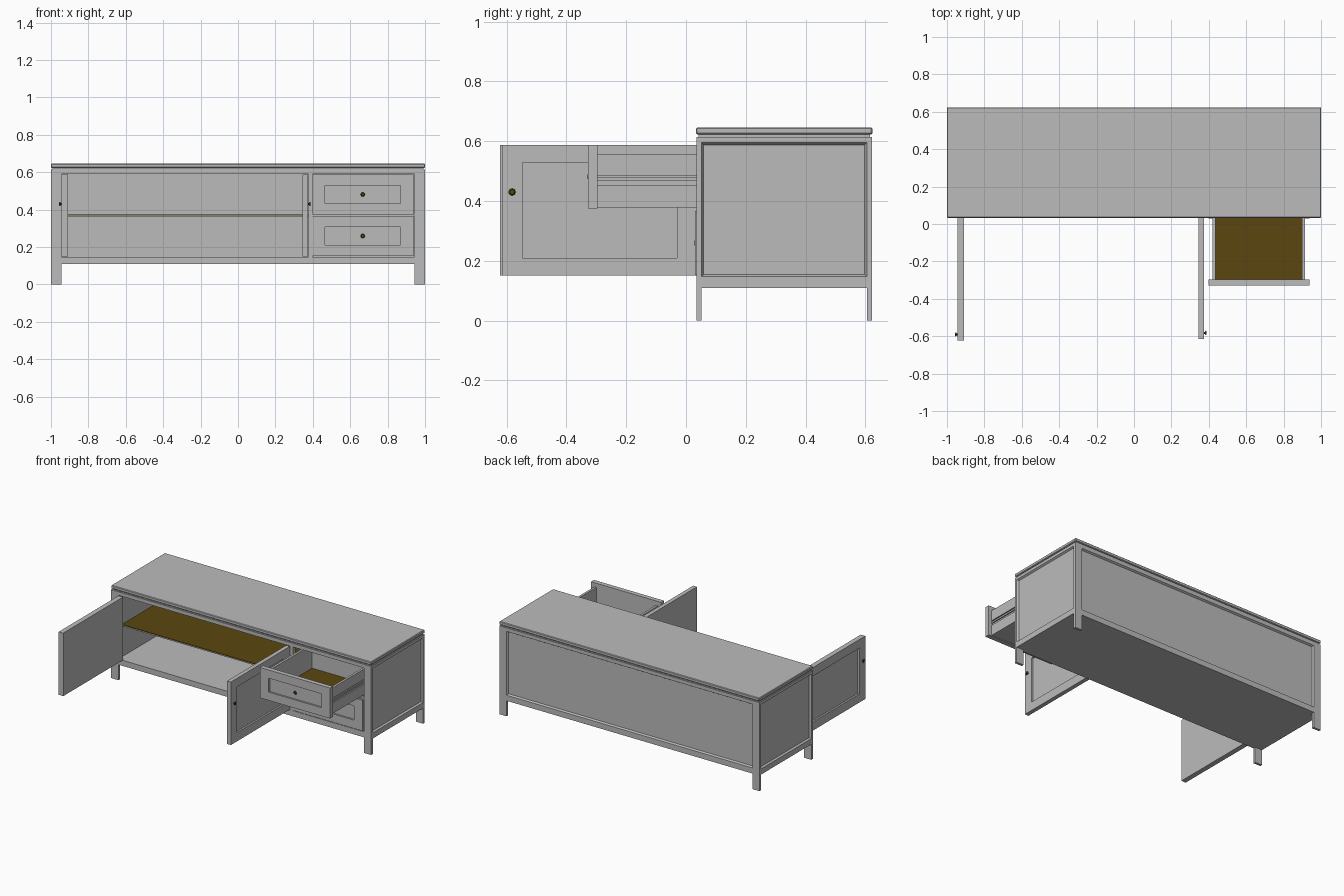
import bpy, bmesh, math
from mathutils import Vector, Matrix

if "Cube" in bpy.data.objects:
    bpy.data.objects.remove(bpy.data.objects["Cube"])


def material(name, rgb):
    m = bpy.data.materials.new(name)
    m.diffuse_color = (*rgb, 1)
    m.use_nodes = True
    m.node_tree.nodes["Principled BSDF"].inputs["Base Color"].default_value = m.diffuse_color
    return m


GREY = material("painted grey", (0.5, 0.5, 0.5))
BROWN = material("dark brown", (0.105, 0.062, 0.005))


def finish(bm, name, mat):
    me = bpy.data.meshes.new(name)
    bm.to_mesh(me)
    bm.free()
    me.materials.append(mat)
    ob = bpy.data.objects.new(name, me)
    bpy.context.collection.objects.link(ob)
    return ob


def box(name, x, y, z, mat=GREY, recess=None, bevel=0):
    """Box from (min, max) ranges; recess = direction of a face sunk with a sloped moulding."""
    lo = [min(r) for r in (x, y, z)]
    hi = [max(r) for r in (x, y, z)]
    bm = bmesh.new()
    bmesh.ops.create_cube(bm, size=1)
    for v in bm.verts:
        v.co = [lo[i] if v.co[i] < 0 else hi[i] for i in range(3)]
    bm.normal_update()
    if recess:
        faces = [f for f in bm.faces if f.normal.dot(Vector(recess)) > 0.9]
        bmesh.ops.inset_region(bm, faces=faces, thickness=0.01, depth=-0.012)
    ob = finish(bm, name, mat)
    if bevel:
        b = ob.modifiers.new("edge", 'BEVEL')
        b.width, b.segments = bevel, 1
    return ob


def knob(name, pos, direction):
    """Small low-poly knob: a stem and a wider head along a direction."""
    bm = bmesh.new()
    rot = Vector(direction).to_track_quat('Z', 'Y').to_matrix().to_4x4()
    for r1, r2, a, b in ((0.005, 0.005, -0.002, 0.006), (0.007, 0.012, 0.005, 0.009),
                         (0.012, 0.008, 0.009, 0.013)):
        bmesh.ops.create_cone(bm, cap_ends=True, segments=8, radius1=r1, radius2=r2, depth=b - a,
                              matrix=Matrix.Translation(pos) @ rot @ Matrix.Translation((0, 0, (a + b) / 2)))
    return finish(bm, name, BROWN)


F, B = 0.035, 0.622          # front and back of the cabinet
Z0, Z1, ZT = 0.108, 0.147, 0.615

# table top with a thin shadow step under it
box("top_slab", (-1, 1), (F - 0.002, B + 0.002), (0.623, 0.646), bevel=0.004)
box("top_step", (-0.993, 0.993), (F + 0.006, B - 0.006), (ZT, 0.623))

# four corner posts with legs, side rails and sunk side panels
for s, side in ((-1, "left"), (1, "right")):
    box(side + "_front_leg", (s * 0.945, s), (F, 0.052), (0, ZT))
    box(side + "_back_leg", (s * 0.945, s), (0.605, B), (0, ZT))
    box(side + "_bottom_rail", (s * 0.945, s), (0.052, 0.605), (Z0, Z1))
    box(side + "_top_rail", (s * 0.945, s), (0.052, 0.605), (0.595, ZT))
    box(side + "_panel", (s * 0.945, s), (0.052, 0.605), (Z1, 0.595), recess=(s, 0, 0))

# back, floor, roof and front rails
box("back_bottom_rail", (-0.945, 0.945), (0.595, B), (Z0, Z1))
box("back_top_rail", (-0.945, 0.945), (0.595, B), (0.59, ZT))
box("back_panel", (-0.945, 0.945), (0.595, B), (Z1, 0.59), recess=(0, 1, 0))
box("cabinet_floor", (-0.945, 0.945), (F, 0.595), (Z0, Z1))
box("front_top_rail", (-0.945, 0.945), (F, 0.06), (0.59, ZT))
box("cabinet_roof", (-0.945, 0.945), (0.06, 0.595), (0.6, ZT))
box("divider_post", (0.376, 0.397), (F, 0.065), (Z1, 0.59))
box("drawer_rail", (0.397, 0.945), (0.04, 0.065), (0.366, 0.376))

# inner shelf with brown surface
box("shelf", (-0.945, 0.40), (0.075, 0.595), (0.361, 0.368))
box("shelf_surface", (-0.944, 0.40), (0.074, 0.595), (0.368, 0.373), BROWN)


# open doors: stiles and rails, panel sunk on the outer face only
def door(name, inner, outer, y0):
    d = 1 if outer > inner else -1
    z0, z1 = 0.15, 0.588
    sunk = outer - d * 0.012
    box(name + "_hinge_stile", (inner, outer), (-0.03, F), (z0, z1))
    box(name + "_knob_stile", (inner, outer), (y0, y0 + 0.066), (z0, z1))
    box(name + "_top_rail", (inner, outer), (y0 + 0.066, -0.03), (0.528, z1))
    box(name + "_bottom_rail", (inner, outer), (y0 + 0.066, -0.03), (z0, 0.21))
    box(name + "_panel", (inner, sunk), (y0 + 0.066, -0.03), (0.21, 0.528))
    knob(name + "_knob", (outer, y0 + 0.032, 0.43), (d, 0, 0))


door("left_door", -0.908, -0.943, -0.622)
door("right_door", 0.346, 0.375, -0.614)


# drawers: framed front, grooved box sides, brown bottom
def drawer(name, y, z0, z1):
    x0, x1, t = 0.399, 0.937, y + 0.032
    box(name + "_left_stile", (x0, x0 + 0.067), (y, t), (z0, z1))
    box(name + "_right_stile", (x1 - 0.067, x1), (y, t), (z0, z1))
    box(name + "_upper_rail", (x0 + 0.067, x1 - 0.067), (y, t), (z1 - 0.058, z1))
    box(name + "_lower_rail", (x0 + 0.067, x1 - 0.067), (y, t), (z0, z0 + 0.058))
    box(name + "_front_panel", (x0 + 0.067, x1 - 0.067), (y + 0.012, t), (z0 + 0.058, z1 - 0.058))
    back = t + 0.5
    for s, side in ((-1, "left"), (1, "right")):
        out, inn, mid = (0.667 + s * k for k in (0.246, 0.23, 0.238))
        box(f"{name}_{side}_upper_side", (inn, out), (t, back), (z0 + 0.11, z1 - 0.029))
        box(f"{name}_{side}_groove", (inn, mid), (t, back), (z0 + 0.077, z0 + 0.11))
        box(f"{name}_{side}_runner", (mid, out), (t, back), (z0 + 0.092, z0 + 0.103))
        box(f"{name}_{side}_lower_side", (inn, out), (t, back), (z0 + 0.004, z0 + 0.077))
    box(name + "_back", (0.437, 0.897), (back - 0.014, back), (z0 + 0.004, z1 - 0.029))
    box(name + "_bottom", (0.437, 0.897), (t, back - 0.014), (z0 + 0.006, z0 + 0.014))
    box(name + "_lining", (0.437, 0.897), (t, back - 0.014), (z0 + 0.014, z0 + 0.019), BROWN)
    knob(name + "_knob", (0.667, y + 0.012, (z0 + z1) / 2), (0, -1, 0))


drawer("upper_drawer", -0.328, 0.375, 0.587)
drawer("lower_drawer", 0.03, 0.152, 0.366)
